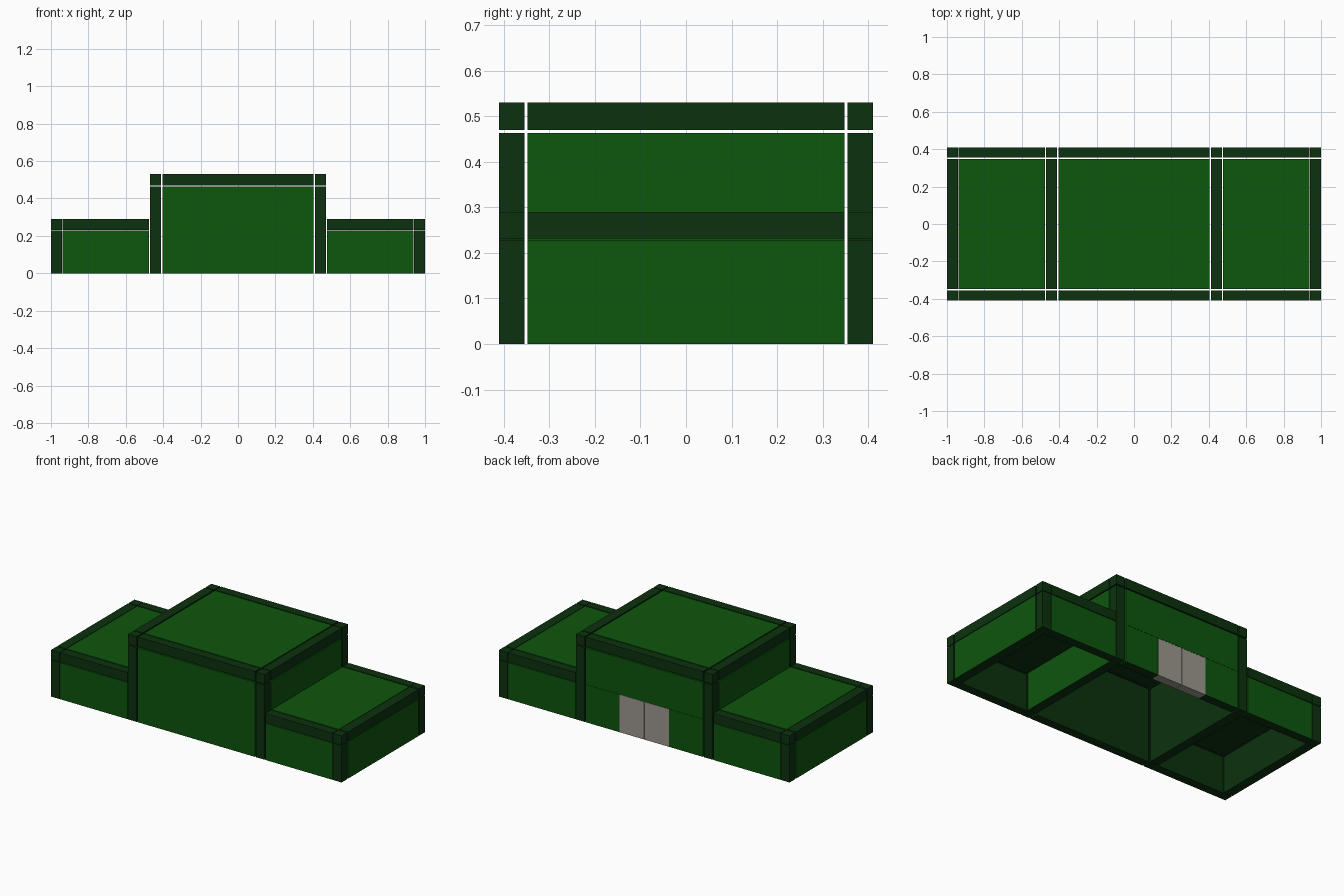
import bpy, bmesh
from mathutils import Vector

if "Cube" in bpy.data.objects:
    bpy.data.objects.remove(bpy.data.objects["Cube"])


def material(name, rgb):
    m = bpy.data.materials.new(name)
    m.diffuse_color = (*rgb, 1)
    m.use_nodes = True
    m.node_tree.nodes["Principled BSDF"].inputs["Base Color"].default_value = m.diffuse_color
    return m


GREEN = material("panel green", (0.004, 0.092, 0.004))
DARK = material("trim dark green", (0.0037, 0.032, 0.0048))
GREY = material("door grey", (0.34, 0.315, 0.28))


def box(name, xr, yr, zr, mat, outward=None):
    """Box from axis ranges; with an outward direction the inner and bottom faces are dark."""
    lo = Vector((min(xr), min(yr), min(zr)))
    hi = Vector((max(xr), max(yr), max(zr)))
    bm = bmesh.new()
    bmesh.ops.create_cube(bm, size=1)
    for v in bm.verts:
        v.co = Vector([(lo[i] + hi[i]) / 2 + v.co[i] * (hi[i] - lo[i]) for i in range(3)])
    bm.normal_update()
    if outward:
        for f in bm.faces:
            if f.normal.dot(Vector(outward)) < -0.5 or f.normal.z < -0.5:
                f.material_index = 1
    me = bpy.data.meshes.new(name)
    bm.to_mesh(me)
    bm.free()
    me.materials.append(mat)
    if outward:
        me.materials.append(DARK)
    ob = bpy.data.objects.new(name, me)
    bpy.context.collection.objects.link(ob)
    return ob


def back_wall_with_door(xr, yr, zr):
    # panel above the door, panels beside it, and the two door leaves
    out = (0, 1, 0)
    box("back_upper_panel", xr, yr, (0.235, zr[1]), GREEN, out)
    for s, side in ((-1, "left"), (1, "right")):
        box(f"back_{side}_panel", (s * 0.17, s * xr[1]), yr, (0, 0.234), GREEN, out)
        box(f"door_leaf_{side}", (s * 0.001, s * 0.169), yr, (0, 0.234), GREY)


def block(prefix, cells_x, cells_y, cells_z, door=False):
    """Frame of posts, beams and corners with panels; each x/y/z cell is (range, outward sign)."""
    for xr, ox in cells_x:
        for yr, oy in cells_y:
            for zr, oz in cells_z:
                sides = abs(ox) + abs(oy) + abs(oz)
                if sides == 0:
                    continue                      # hollow inside
                if sides == 1:
                    if door and oy == 1:
                        back_wall_with_door(xr, yr, zr)
                    else:
                        kind = "roof_panel" if oz else "wall_panel"
                        box(f"{prefix}_{kind}", xr, yr, zr, GREEN, (ox, oy, oz))
                else:
                    kind = "corner" if sides == 3 else ("beam" if oz else "post")
                    box(f"{prefix}_{kind}", xr, yr, zr, DARK)


depth = [((-0.41, -0.355), -1), ((-0.348, 0.348), 0), ((0.355, 0.41), 1)]

# tall middle hall
block("hall",
      [((-0.47, -0.411), -1), ((-0.403, 0.403), 0), ((0.411, 0.47), 1)],
      depth,
      [((0, 0.463), 0), ((0.47, 0.53), 1)], door=True)

# low wings, mirrored
for s, side in ((-1, "left"), (1, "right")):
    block(f"{side}_wing",
          [((s * 0.475, s * 0.937), 0), ((s * 0.94, s * 1.0), s)],
          depth,
          [((0, 0.228), 0), ((0.232, 0.29), 1)])
